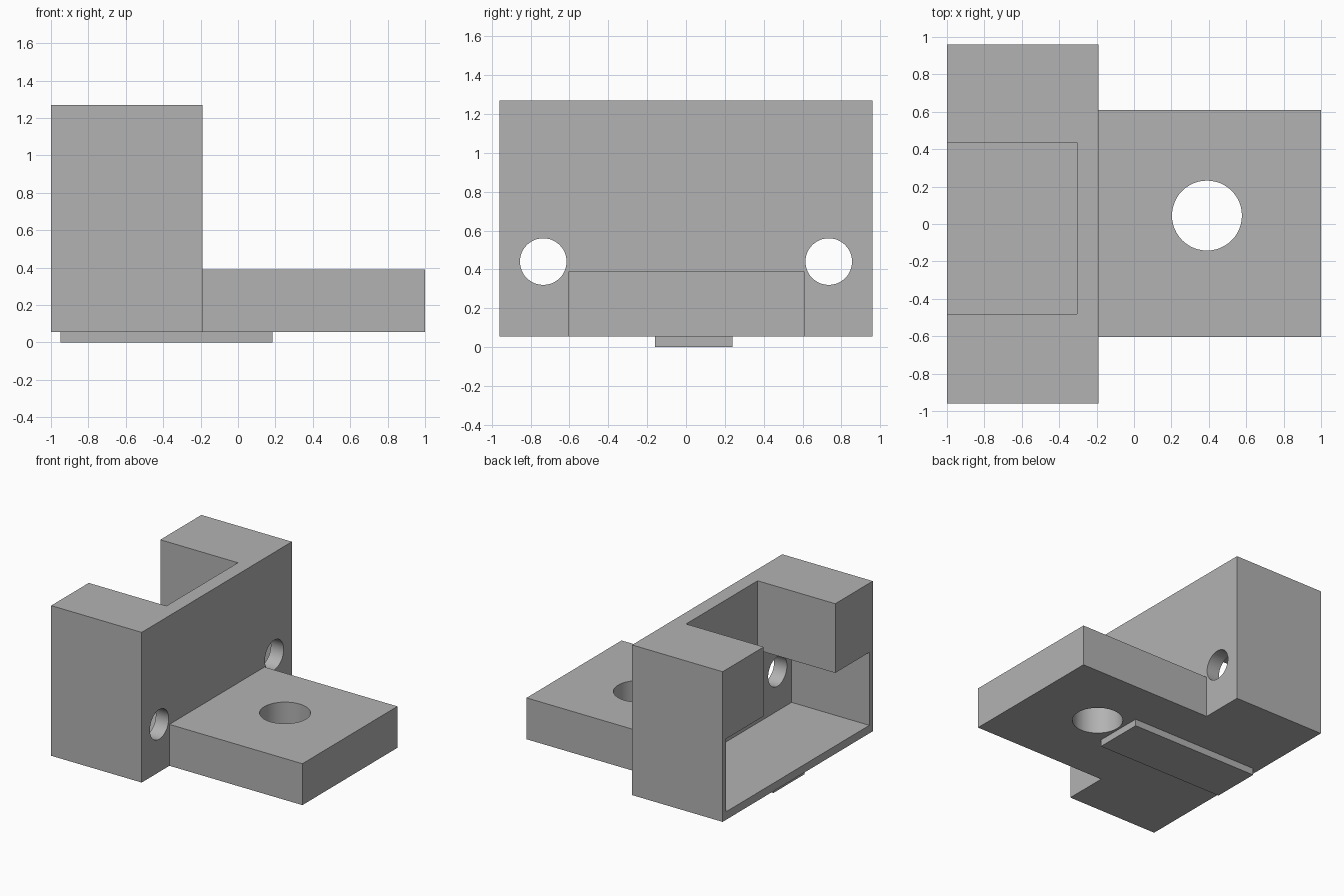
import bpy
import math

if "Cube" in bpy.data.objects:
    bpy.data.objects.remove(bpy.data.objects["Cube"], do_unlink=True)

GREY = (0.45, 0.45, 0.45, 1)
grey = bpy.data.materials.new("plain grey")
grey.use_nodes = True
grey.diffuse_color = GREY
grey.node_tree.nodes["Principled BSDF"].inputs["Base Color"].default_value = GREY


def box(name, xs, ys, zs):
    """Box spanning the given (low, high) range on each axis."""
    spans = (xs, ys, zs)
    bpy.ops.mesh.primitive_cube_add(size=1, location=[sum(s) / 2 for s in spans])
    ob = bpy.context.object
    ob.name = name
    ob.scale = [s[1] - s[0] for s in spans]
    bpy.ops.object.transform_apply(location=True, rotation=False, scale=True)
    ob.data.materials.append(grey)
    return ob


def drill(name, radius, location, rotation=(0, 0, 0)):
    bpy.ops.mesh.primitive_cylinder_add(vertices=48, radius=radius, depth=1,
                                        location=location, rotation=rotation)
    ob = bpy.context.object
    ob.name = name
    ob.data.materials.append(grey)
    return ob


def cut(target, cutter):
    """Subtract the cutter from the target and discard it."""
    cutter.hide_render = True
    mod = target.modifiers.new("cut", "BOOLEAN")
    mod.operation = "DIFFERENCE"
    mod.solver = "EXACT"
    mod.object = cutter
    bpy.ops.object.select_all(action="DESELECT")
    target.select_set(True)
    bpy.context.view_layer.objects.active = target
    bpy.ops.object.modifier_apply(modifier=mod.name)
    bpy.data.objects.remove(cutter, do_unlink=True)


BASE, FACE, WALL = 0.055, -0.19, -0.305

# Upright housing: wide lower pocket and narrower slot open to the top
housing = box("housing", (-1, FACE), (-0.96, 0.96), (BASE, 1.27))
cut(housing, box("pocket_cutter", (-1.2, WALL), (-0.915, 0.915), (0.12, 0.71)))
cut(housing, box("slot_cutter", (-1.2, WALL), (-0.48, 0.435), (0.4, 1.5)))

# Pair of screw holes through the housing wall
for side in (-1, 1):
    cut(housing, drill("screw_cutter", 0.12, (FACE, side * 0.735, 0.44),
                       (0, math.pi / 2, 0)))

# Mounting tab with one large vertical hole
tab = box("mounting_tab", (FACE, 1), (-0.605, 0.61), (BASE, 0.39))
cut(tab, drill("tab_cutter", 0.187, (0.39, 0.045, 0.2)))

# Locating rail under the base
rail = box("locating_rail", (-0.95, 0.185), (-0.16, 0.24), (0, BASE))

# Round hole walls shade smoothly, edges stay sharp
for ob in (housing, tab):
    bpy.ops.object.select_all(action="DESELECT")
    ob.select_set(True)
    bpy.context.view_layer.objects.active = ob
    bpy.ops.object.shade_smooth_by_angle(angle=math.radians(30))
